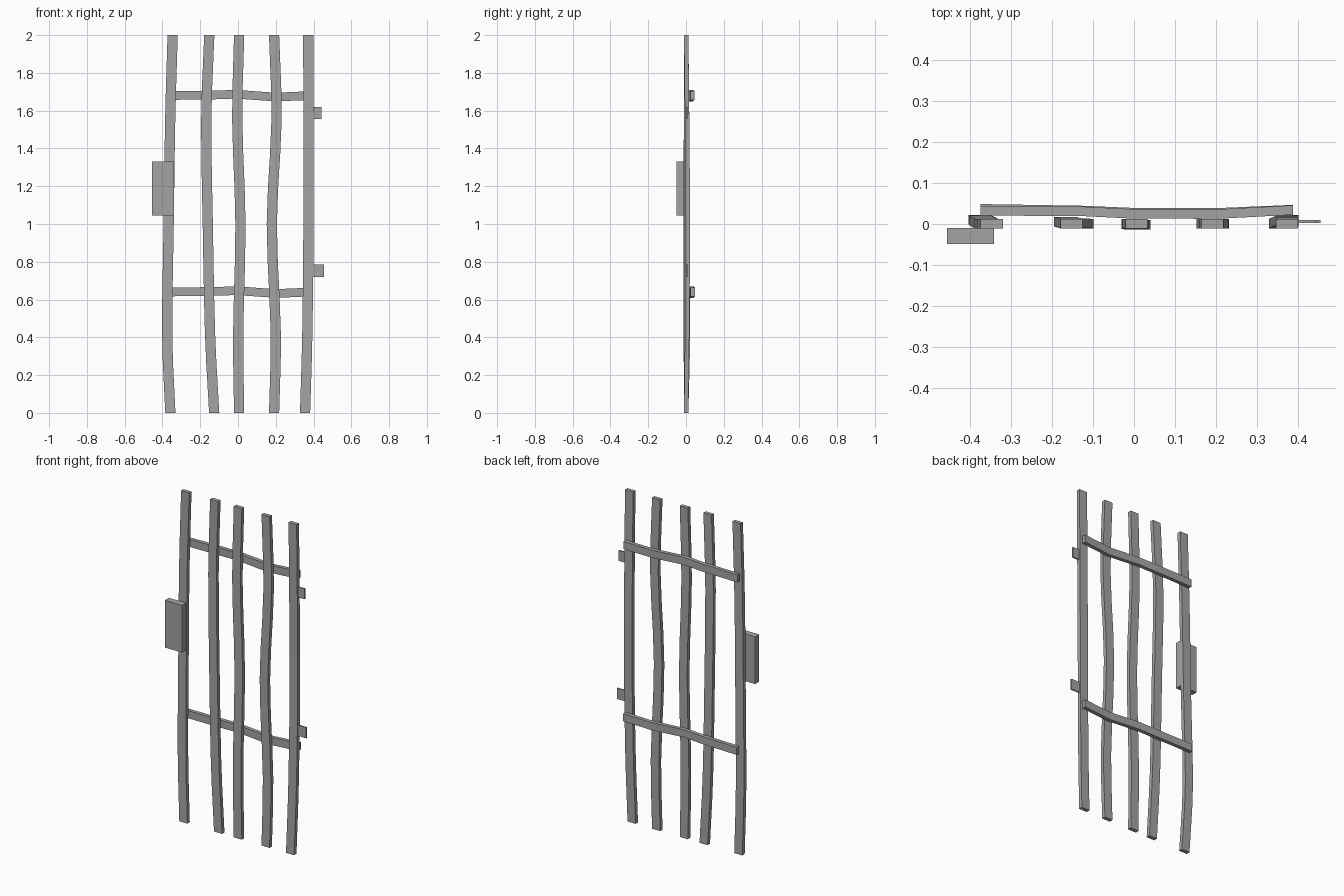
import bpy, bmesh
from mathutils import Vector

cube = bpy.data.objects.get("Cube")
if cube:
    bpy.data.objects.remove(cube)

GREY = (0.37, 0.37, 0.37, 1)
iron = bpy.data.materials.new("mid grey iron")
iron.use_nodes = True
iron.diffuse_color = GREY
iron.node_tree.nodes["Principled BSDF"].inputs["Base Color"].default_value = GREY


def finish(name, bm):
    bmesh.ops.recalc_face_normals(bm, faces=bm.faces[:])
    mesh = bpy.data.meshes.new(name)
    bm.to_mesh(mesh)
    bm.free()
    mesh.materials.append(iron)
    ob = bpy.data.objects.new(name, mesh)
    bpy.context.collection.objects.link(ob)


def smooth_path(points, steps):
    """Interpolate softly through the points."""
    p = [Vector(q) for q in points]
    p = [2 * p[0] - p[1]] + p + [2 * p[-1] - p[-2]]
    out = []
    for a, b, c, d in zip(p, p[1:], p[2:], p[3:]):
        for i in range(steps):
            t = i / steps
            out.append(b + (c - a) * t / 2 + (2 * a - 5 * b + 4 * c - d) * t * t / 2
                       + (3 * b - a - 3 * c + d) * t ** 3 / 2)
    return out + [p[-2]]


def sweep(name, path, u, v):
    """Rectangular bar along a path, with half-size vectors u and v."""
    bm = bmesh.new()
    u, v = Vector(u), Vector(v)
    rings = [[bm.verts.new(p + o) for o in (u + v, v - u, -u - v, u - v)] for p in path]
    for a, b in zip(rings, rings[1:]):
        for i in range(4):
            j = (i + 1) % 4
            bm.faces.new((a[i], a[j], b[j], b[i]))
    bm.faces.new(rings[0])
    bm.faces.new(rings[-1])
    finish(name, bm)


def box(name, low, high):
    bm = bmesh.new()
    low, high = Vector(low), Vector(high)
    bmesh.ops.create_cube(bm, size=1)
    for vert in bm.verts:
        vert.co = (low + high) / 2 + vert.co * (high - low)
    finish(name, bm)


# Wavy upright bars: sideways and depth positions at shared heights
heights = (0, 0.42, 1.0, 1.55, 2.0)
uprights = {
    "right_outer_upright": ((-0.358, -0.375, -0.367, -0.359, -0.346), (0.001, 0.01, 0.004, 0.001, 0.001)),
    "right_inner_upright": ((-0.126, -0.148, -0.160, -0.168, -0.152), (0.001, 0.002, 0.003, 0.006, 0.001)),
    "middle_upright": ((0.006, 0.001, 0.013, -0.004, 0.006), (0.001, -0.001, -0.002, 0.0, 0.001)),
    "left_inner_upright": ((0.191, 0.200, 0.179, 0.204, 0.191), (0.001, 0.001, 0.001, 0.001, 0.001)),
    "left_outer_upright": ((0.355, 0.367, 0.373, 0.373, 0.372), (0.001, 0.006, 0.01, 0.006, 0.001)),
}
for name, (xs, ys) in uprights.items():
    sweep(name, smooth_path(list(zip(xs, ys, heights)), 3), (0.027, 0, 0), (0, 0.0115, 0))

# Bent cross rails behind the uprights
rail_x = (-0.373, -0.13, -0.01, 0.2, 0.387)
rail_rise = (0, 0.003, 0.007, -0.008, 0)
rails = {
    "lower_rail": (0.64, (0.037, 0.033, 0.028, 0.027, 0.035)),
    "upper_rail": (1.68, (0.032, 0.031, 0.025, 0.024, 0.034)),
}
for name, (z, depths) in rails.items():
    path = [Vector((x, y, z + rise)) for x, y, rise in zip(rail_x, depths, rail_rise)]
    sweep(name, path, (0, 0.0115, 0), (0, 0, 0.023))

# Lock box and hinge plates
box("lock_box", (-0.455, -0.049, 1.045), (-0.34, -0.01, 1.33))
box("upper_hinge_plate", (0.37, 0.002, 1.557), (0.443, 0.01, 1.62))
box("lower_hinge_plate", (0.37, 0.002, 0.72), (0.454, 0.01, 0.785))
